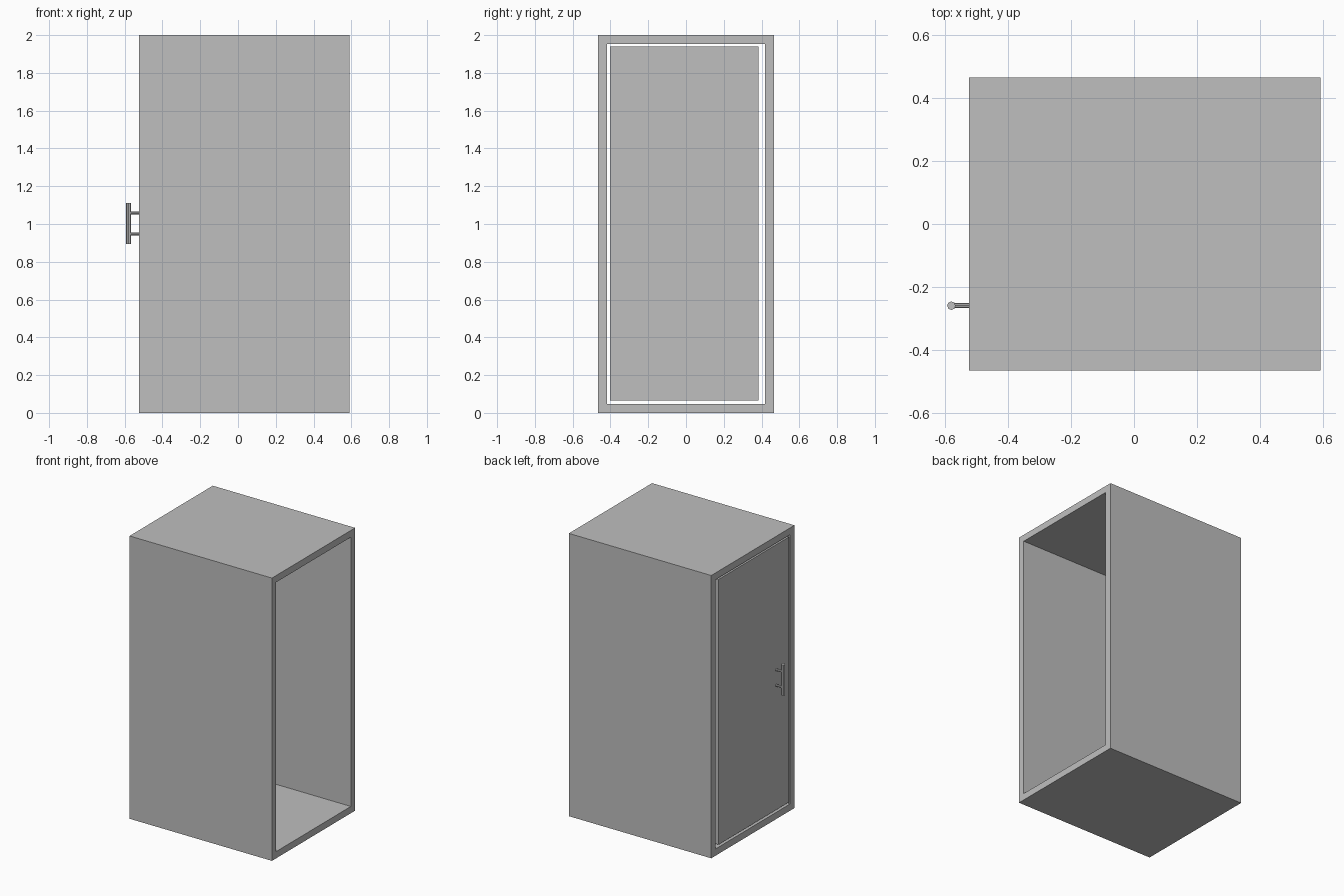
import bpy
import bmesh
from mathutils import Matrix, Vector

old = bpy.data.objects.get("Cube")
if old:
    bpy.data.objects.remove(old, do_unlink=True)

grey = bpy.data.materials.new("light_grey")
grey.use_nodes = True
colour = (0.52, 0.52, 0.52, 1)
grey.diffuse_color = colour
grey.node_tree.nodes["Principled BSDF"].inputs["Base Color"].default_value = colour

FRONT_X, BACK_X = -0.523, 0.591   # door end and open end
HALF_Y, HEIGHT, WALL = 0.465, 2.0, 0.048


def finish(name, bm):
    bmesh.ops.recalc_face_normals(bm, faces=bm.faces)
    mesh = bpy.data.meshes.new(name)
    bm.to_mesh(mesh)
    bm.free()
    mesh.materials.append(grey)
    obj = bpy.data.objects.new(name, mesh)
    bpy.context.collection.objects.link(obj)
    return obj


def box(name, low, high):
    low, high = Vector(low), Vector(high)
    bm = bmesh.new()
    bmesh.ops.create_cube(bm, size=1, matrix=Matrix.Translation((low + high) / 2)
                          @ Matrix.Diagonal((*(high - low), 1)))
    return finish(name, bm)


def rod(name, start, end, radius, sides):
    start, end = Vector(start), Vector(end)
    axis = end - start
    turn = axis.to_track_quat('Z', 'Y').to_matrix().to_4x4()
    bm = bmesh.new()
    bmesh.ops.create_cone(bm, cap_ends=True, segments=sides, radius1=radius,
                          radius2=radius, depth=axis.length,
                          matrix=Matrix.Translation((start + end) / 2) @ turn)
    return finish(name, bm)


# Cabinet: a rectangular tube, open at both ends
bm = bmesh.new()


def ring(x, inset):
    y = HALF_Y - inset
    return [bm.verts.new((x, sy, sz)) for sy, sz in
            ((-y, inset), (y, inset), (y, HEIGHT - inset), (-y, HEIGHT - inset))]


loops = [ring(FRONT_X, 0), ring(BACK_X, 0), ring(BACK_X, WALL), ring(FRONT_X, WALL)]
for a, b in zip(loops, loops[1:] + loops[:1]):
    for i in range(4):
        j = (i + 1) % 4
        bm.faces.new((a[i], a[j], b[j], b[i]))
finish("cabinet_shell", bm)

# Door: flush with the end, with a wider gap on the hinge side
box("door", (FRONT_X, -0.402, 0.065), (FRONT_X + WALL, 0.383, 1.941))

# Handle: upright bar on two short posts
bar_x, bar_y, mid_z = -0.579, -0.259, 1.003
rod("handle_bar", (bar_x, bar_y, mid_z - 0.109), (bar_x, bar_y, mid_z + 0.109), 0.0135, 8)
for label, side in (("lower", -1), ("upper", 1)):
    z = mid_z + side * 0.055
    rod(label + "_handle_post", (FRONT_X + 0.005, bar_y, z), (bar_x, bar_y, z), 0.008, 8)
